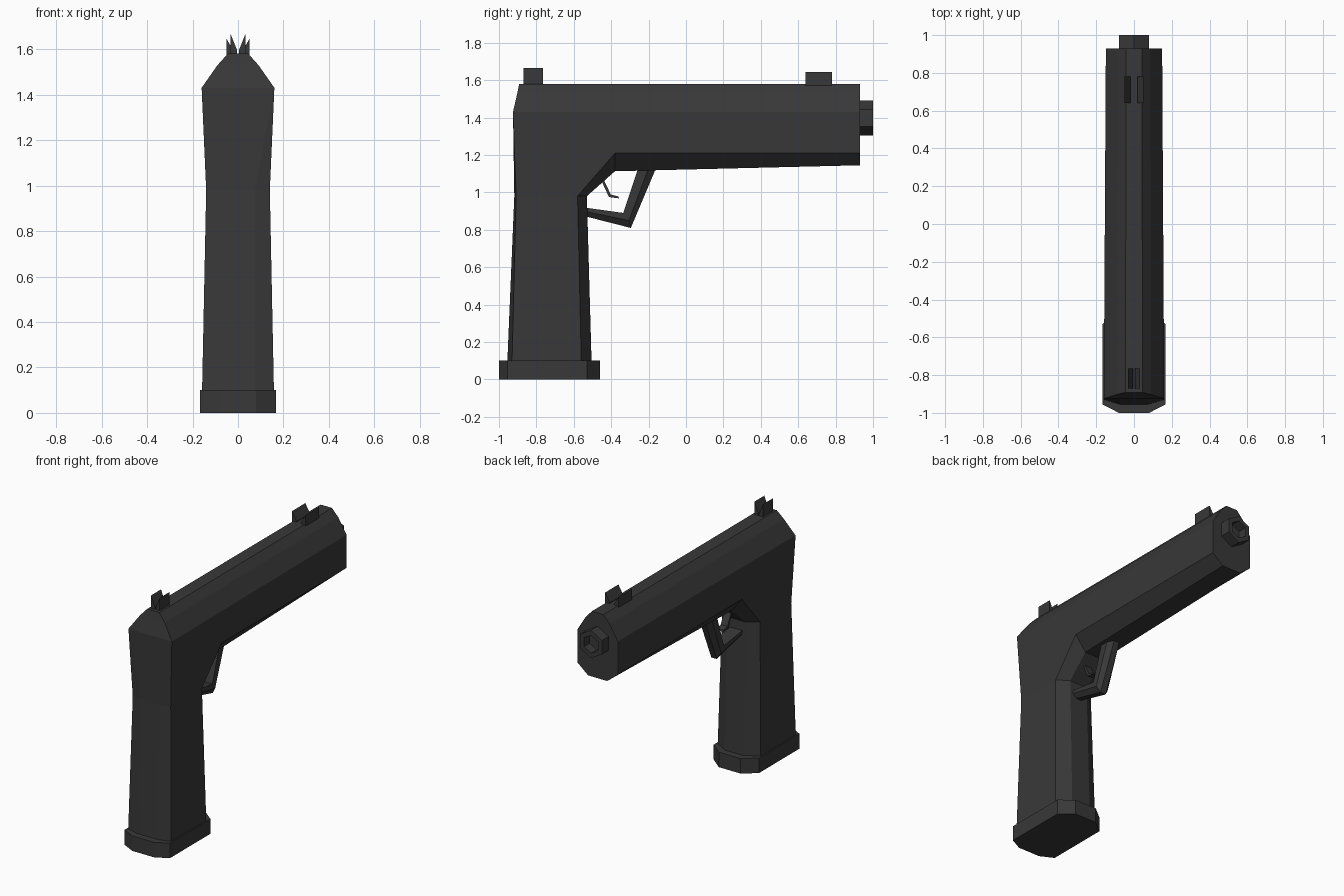
import bpy, bmesh, math

if "Cube" in bpy.data.objects:
    bpy.data.objects.remove(bpy.data.objects["Cube"])

mat = bpy.data.materials.new("dark_metal")
mat.diffuse_color = (0.04, 0.04, 0.04, 1)
mat.use_nodes = True
mat.node_tree.nodes["Principled BSDF"].inputs["Base Color"].default_value = mat.diffuse_color


def finish(bm, name):
    bmesh.ops.recalc_face_normals(bm, faces=bm.faces)
    me = bpy.data.meshes.new(name)
    bm.to_mesh(me)
    bm.free()
    me.materials.append(mat)
    ob = bpy.data.objects.new(name, me)
    bpy.context.collection.objects.link(ob)
    return ob


def mirrored(name, pts, sides, strips):
    """pts: right-hand points; sides: faces copied left; strips: edges bridged to their mirror."""
    bm = bmesh.new()
    r = {k: bm.verts.new(p) for k, p in pts.items()}
    l = {k: bm.verts.new((-x, y, z)) for k, (x, y, z) in pts.items()}
    for f in sides:
        bm.faces.new([r[k] for k in f])
        bm.faces.new([l[k] for k in reversed(f)])
    for a, b in strips:
        bm.faces.new((r[a], r[b], l[b], l[a]))
    return finish(bm, name)


def sweep(name, stations):
    """Each station is a list of right-hand (x, y, z) points; rows are lofted and mirrored."""
    n, m = len(stations), len(stations[0])
    pts = {(i, j): p for i, s in enumerate(stations) for j, p in enumerate(s)}
    sides = [[(i, j), (i + 1, j), (i + 1, j + 1), (i, j + 1)]
             for i in range(n - 1) for j in range(m - 1)]
    strips = [((i, j), (i + 1, j)) for i in range(n - 1) for j in (0, m - 1)]
    strips += [((i, j), (i, j + 1)) for i in (0, n - 1) for j in range(m - 1)]
    return mirrored(name, pts, sides, strips)


# Slide and grip as one continuous shell
body = {
    "A1": (.042, .93, 1.58), "B1": (.088, .93, 1.53), "C1": (.149, .93, 1.43),
    "D1": (.149, .93, 1.21), "E1": (.07, .93, 1.145),
    "D2": (.147, -.38, 1.21), "E2": (.07, -.38, 1.113),
    "A0": (.045, -.892, 1.58), "B0": (.09, -.902, 1.53), "C0": (.16, -.925, 1.43),
    "R1": (.075, -.918, .98), "S1": (.14, -.908, .98),
    "F1": (.14, -.58, .98), "G1": (.065, -.53, .98),
    "R0": (.075, -.955, .1), "S0": (.158, -.93, .1),
    "F0": (.158, -.56, .1), "G0": (.07, -.505, .1),
}
side_faces = ["A1 B1 B0 A0", "B1 C1 C0 B0", "C1 D1 D2 C0", "C0 D2 F1 S1", "D1 E1 E2 D2",
              "D2 E2 G1 F1", "C0 S1 R1", "S1 F1 F0 S0", "F1 G1 G0 F0", "R1 S1 S0 R0"]
centre = ["A1 A0", "E1 E2", "E2 G1", "G1 G0", "R1 R0", "C0 R1", "B0 C0", "A0 B0",
          "A1 B1", "B1 C1", "C1 D1", "D1 E1", "R0 S0", "S0 F0", "F0 G0"]
mirrored("slide_and_grip", body, [f.split() for f in side_faces], [s.split() for s in centre])

# Magazine base plate
sweep("base_plate", [[(.08, -1, z), (.167, -.955, z), (.167, -.53, z), (.08, -.46, z)]
                     for z in (0, .1)])

# Trigger guard: bent bar with a chamfered outer edge
guard = [((-.255, 1.13), (-.20, 1.13), (-.16, 1.13)),
         ((-.335, .89), (-.305, .85), (-.295, .81)),
         ((-.55, .92), (-.55, .90), (-.55, .875))]
sweep("trigger_guard", [[(w, *p) for w, p in zip((.045, .045, .02), row)] for row in guard])

# Trigger: thin bent strip
trigger = [((-.465, 1.09), (-.45, 1.09)), ((-.412, .975), (-.402, .988)),
           ((-.358, .968), (-.362, .978))]
sweep("trigger", [[(.025, *p) for p in row] for row in trigger])


# Sights: paired prongs sloping inward to a notch
def sight(name, outer, inner, y0, y1, base, top, notch):
    for tag, s in (("left", -1), ("right", 1)):
        bm = bmesh.new()
        prof = [(outer, base), (outer, top), (inner, notch), (inner, base)]
        a, b = ([bm.verts.new((s * x, y, z)) for x, z in prof] for y in (y0, y1))
        bm.faces.new(a)
        bm.faces.new(b[::-1])
        for i in range(4):
            j = (i + 1) % 4
            bm.faces.new((a[i], b[i], b[j], a[j]))
        finish(bm, f"{name}_{tag}")


sight("front_sight", .05, .018, .64, .78, 1.56, 1.645, 1.59)
sight("rear_sight", .032, .004, -.87, -.765, 1.57, 1.665, 1.595)

# Hexagonal muzzle with a recessed bore
bm = bmesh.new()
rings = []
for rad, y in ((.093, .92), (.093, 1), (.06, 1), (.06, .94)):
    rings.append([bm.verts.new((rad * math.sin(k * math.pi / 3), y,
                                1.398 + rad * math.cos(k * math.pi / 3))) for k in range(6)])
for p, q in zip(rings, rings[1:]):
    for k in range(6):
        j = (k + 1) % 6
        bm.faces.new((p[k], p[j], q[j], q[k]))
bm.faces.new(rings[0])
bm.faces.new(rings[-1])
finish(bm, "muzzle")
